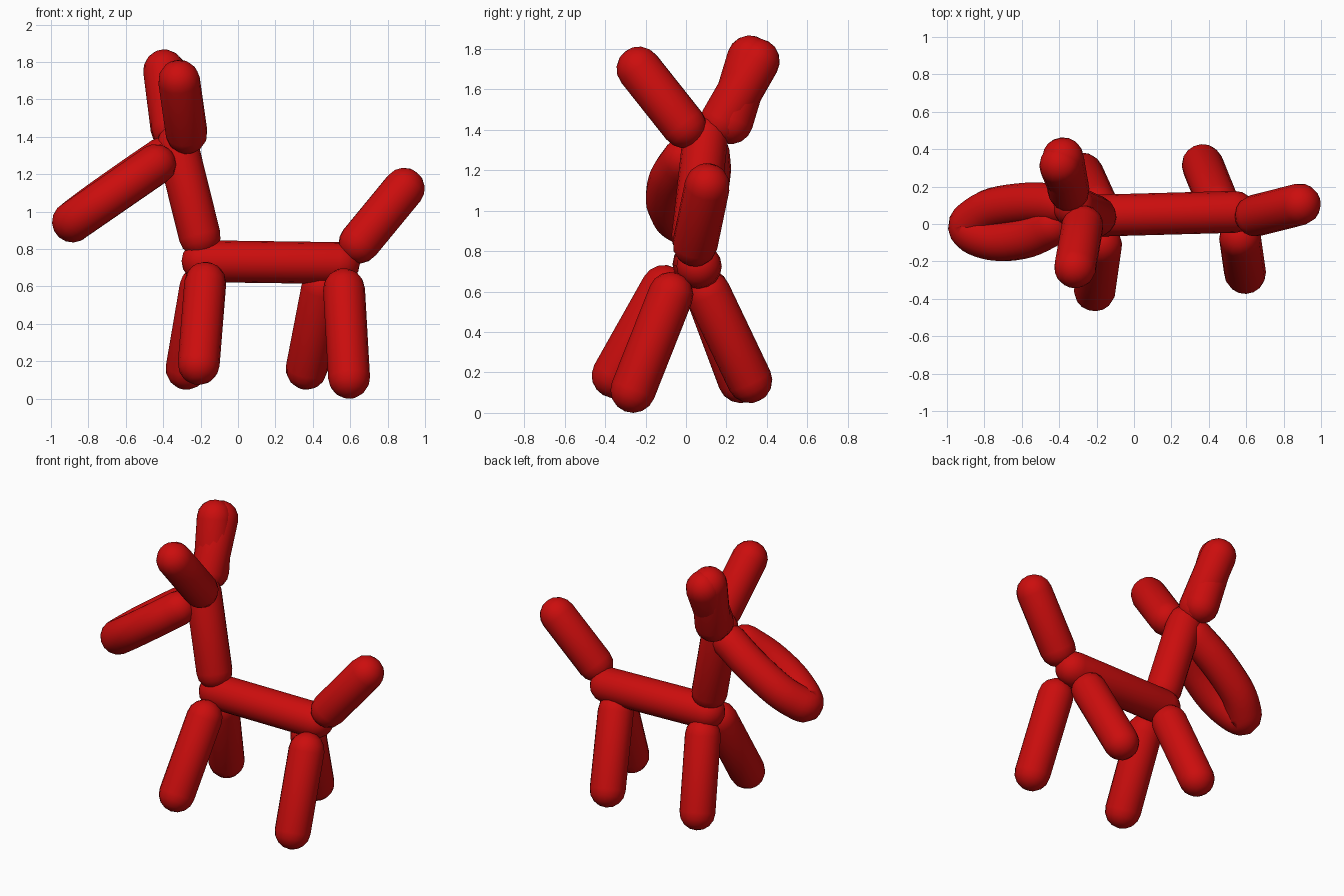
import bpy, bmesh, math
from mathutils import Vector

if "Cube" in bpy.data.objects:
    bpy.data.objects.remove(bpy.data.objects["Cube"])

R = 0.112      # balloon radius
SIDES = 16

red = bpy.data.materials.new("red_balloon")
red.diffuse_color = (0.6, 0.004, 0.004, 1)
red.use_nodes = True
red.node_tree.nodes["Principled BSDF"].inputs["Base Color"].default_value = red.diffuse_color


def balloon(name, points, r=R):
    """Round-ended tube swept along a path of centre points."""
    pts = [Vector(p) for p in points]
    n = len(pts)
    tans = [(pts[min(i + 1, n - 1)] - pts[max(i - 1, 0)]).normalized() for i in range(n)]
    stations = []
    caps = [math.radians(a) for a in (22.5, 45, 67.5)]
    for a in reversed(caps):
        stations.append((pts[0] - tans[0] * r * math.sin(a), tans[0], r * math.cos(a)))
    stations += [(p, t, r) for p, t in zip(pts, tans)]
    for a in caps:
        stations.append((pts[-1] + tans[-1] * r * math.sin(a), tans[-1], r * math.cos(a)))

    bm = bmesh.new()
    rings = []
    u = tans[0].orthogonal().normalized()
    for c, t, rad in stations:
        u = (u - t * u.dot(t)).normalized()
        v = t.cross(u)
        rings.append([bm.verts.new(c + (u * math.cos(k) + v * math.sin(k)) * rad)
                      for k in (2 * math.pi * i / SIDES for i in range(SIDES))])
    for a, b in zip(rings, rings[1:]):
        for i in range(SIDES):
            j = (i + 1) % SIDES
            bm.faces.new((a[i], a[j], b[j], b[i]))
    # poles
    for ring, tip in ((rings[0], pts[0] - tans[0] * r), (rings[-1], pts[-1] + tans[-1] * r)):
        pole = bm.verts.new(tip)
        for i in range(SIDES):
            bm.faces.new((ring[i], ring[(i + 1) % SIDES], pole))
    bmesh.ops.recalc_face_normals(bm, faces=bm.faces)
    for f in bm.faces:
        f.smooth = True
    me = bpy.data.meshes.new(name)
    bm.to_mesh(me)
    bm.free()
    me.materials.append(red)
    ob = bpy.data.objects.new(name, me)
    bpy.context.collection.objects.link(ob)


def spline(points, steps=4):
    """Catmull-Rom smoothing of a path."""
    p = [Vector(q) for q in points]
    p = [2 * p[0] - p[1]] + p + [2 * p[-1] - p[-2]]
    out = []
    for a, b, c, d in zip(p, p[1:], p[2:], p[3:]):
        for s in range(steps):
            t = s / steps
            out.append(0.5 * (2 * b + (c - a) * t + (2 * a - 5 * b + 4 * c - d) * t * t
                              + (3 * b - a - 3 * c + d) * t ** 3))
    return out + [p[-2]]


# straight balloon segments
balloon("body", [(-0.19, 0.045, 0.735), (0.54, 0.065, 0.725)])
balloon("neck", [(-0.205, 0.04, 0.87), (-0.325, 0.095, 1.355)])
balloon("tail", [(0.65, 0.045, 0.835), (0.887, 0.105, 1.123)])
balloon("front_leg_near", [(-0.175, -0.11, 0.62), (-0.21, -0.355, 0.185)])
balloon("front_leg_far", [(-0.20, 0.105, 0.60), (-0.275, 0.27, 0.16)])
balloon("back_leg_near", [(0.567, -0.075, 0.585), (0.594, -0.262, 0.112)])
balloon("back_leg_far", [(0.45, 0.11, 0.59), (0.367, 0.315, 0.16)])
balloon("ear_near", [(-0.275, -0.01, 1.42), (-0.315, -0.232, 1.70)])
# the far ear is two pinched lobes
balloon("ear_far_inner", [(-0.355, 0.22, 1.44), (-0.395, 0.315, 1.755)])
balloon("ear_far_outer", [(-0.35, 0.18, 1.44), (-0.38, 0.352, 1.74)])

# snout: a loop folded back on itself in a sloping plane
loop = [(-0.40, 0.105), (-0.56, 0.112), (-0.75, 0.085), (-0.85, 0.03), (-0.885, -0.015),
        (-0.84, -0.06), (-0.72, -0.09), (-0.57, -0.07), (-0.44, -0.01)]
balloon("snout_loop", spline([(x, y, 0.945 + 0.69 * (x + 0.885) + 0.1 * max(y, 0))
                              for x, y in loop]), 0.11)
